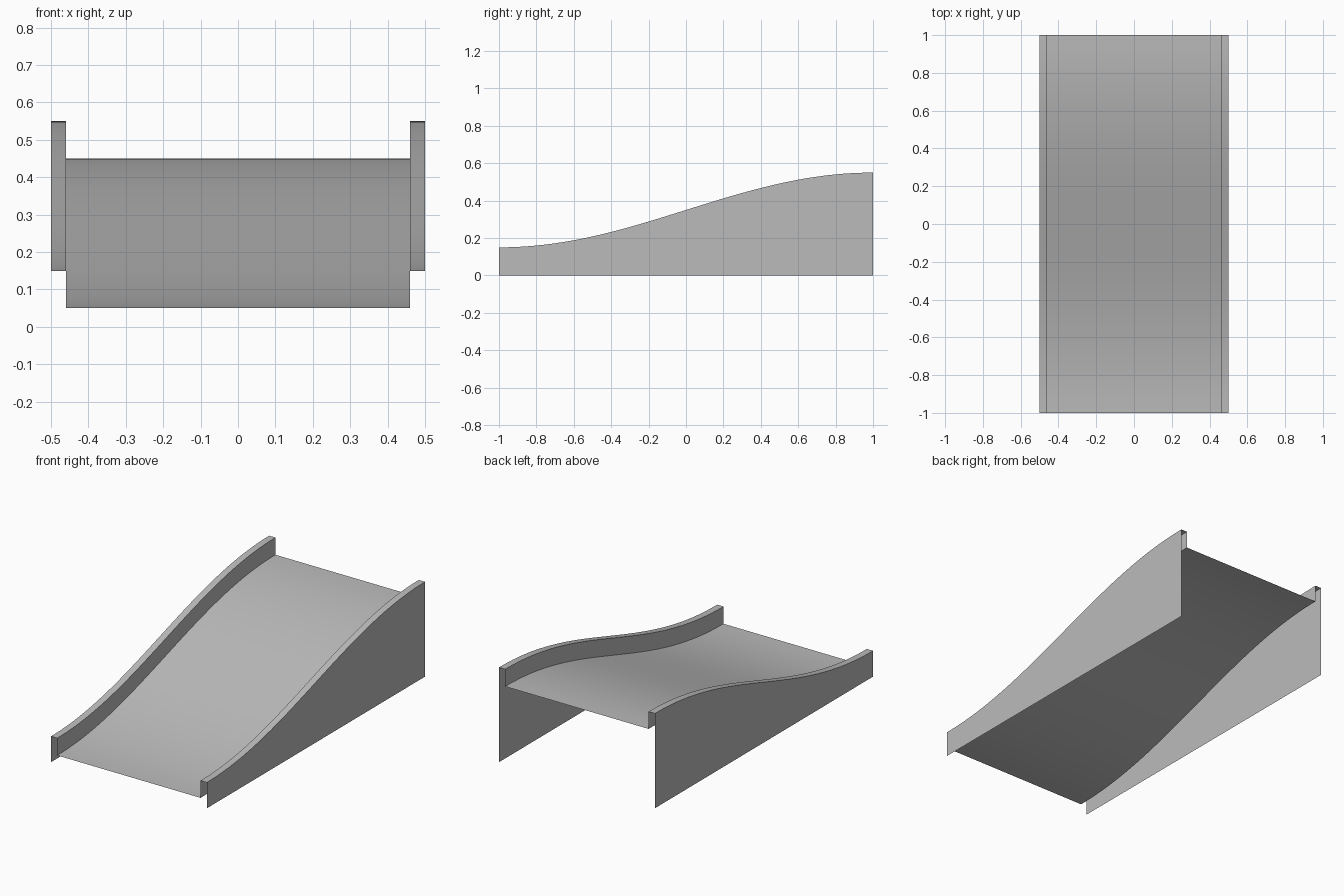
import bpy
import math

cube = bpy.data.objects.get("Cube")
if cube:
    bpy.data.objects.remove(cube, do_unlink=True)

SEGMENTS = 48
HALF_WIDTH, INNER, RAIL = 0.5, 0.46, 0.1

grey = bpy.data.materials.new("plain grey")
grey.use_nodes = True
colour = (0.5, 0.5, 0.5, 1)
grey.diffuse_color = colour
grey.node_tree.nodes["Principled BSDF"].inputs["Base Color"].default_value = colour


def deck_height(y):
    """Gentle S-shaped rise from the front to the back."""
    return 0.25 - 0.2 * math.cos(math.pi * (y + 1) / 2)


def sweep(name, section):
    """Open sheet: section(y) gives the (x, z) points across the slope at y."""
    verts, faces = [], []
    for i in range(SEGMENTS + 1):
        y = -1 + 2 * i / SEGMENTS
        verts += [(x, y, z) for x, z in section(y)]
    n = len(verts) // (SEGMENTS + 1)
    for i in range(SEGMENTS):
        for j in range(n - 1):
            a = i * n + j
            faces.append((a, a + 1, a + 1 + n, a + n))
    mesh = bpy.data.meshes.new(name)
    mesh.from_pydata(verts, [], faces)
    mesh.materials.append(grey)
    obj = bpy.data.objects.new(name, mesh)
    bpy.context.collection.objects.link(obj)
    bpy.ops.object.select_all(action='DESELECT')
    obj.select_set(True)
    bpy.context.view_layer.objects.active = obj
    bpy.ops.object.shade_smooth_by_angle(angle=math.radians(30))
    return obj


# Curved sliding surface
sweep("ramp_deck", lambda y: [(-INNER, deck_height(y)), (INNER, deck_height(y))])


# Side walls: inner lip, flat rail top and outer panel down to the ground
def wall(side):
    def section(y):
        z = deck_height(y)
        points = [(INNER, z), (INNER, z + RAIL), (HALF_WIDTH, z + RAIL), (HALF_WIDTH, 0)]
        points = [(side * x, h) for x, h in points]
        return points if side > 0 else points[::-1]
    return section


sweep("left_wall", wall(1))
sweep("right_wall", wall(-1))
